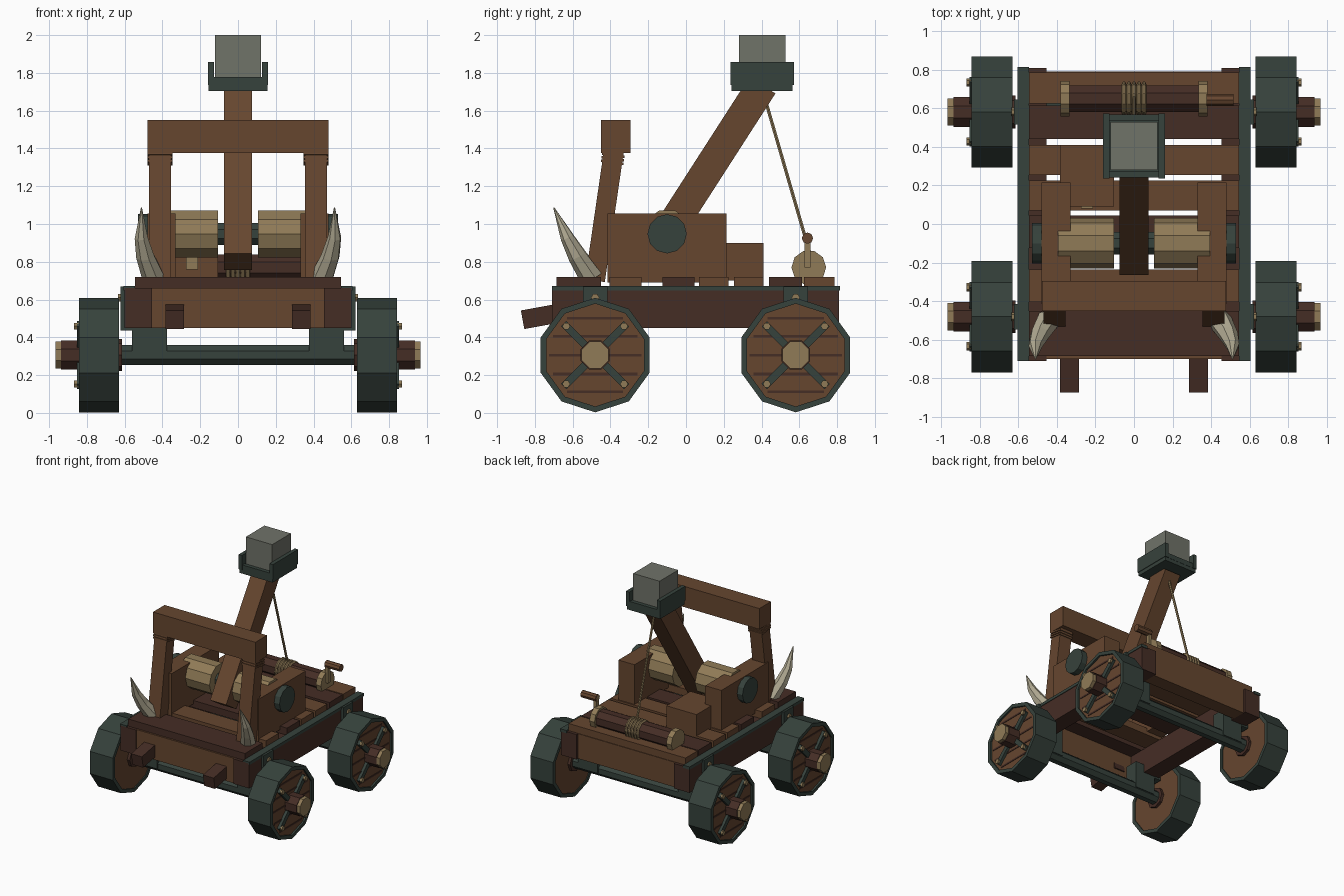
import bpy, bmesh, math
from mathutils import Vector, Matrix

if "Cube" in bpy.data.objects:
    bpy.data.objects.remove(bpy.data.objects["Cube"])


def material(name, r, g, b):
    lin = [((c / 255 + 0.055) / 1.055) ** 2.4 for c in (r, g, b)]
    m = bpy.data.materials.new(name)
    m.diffuse_color = (*lin, 1)
    m.use_nodes = True
    m.node_tree.nodes["Principled BSDF"].inputs["Base Color"].default_value = m.diffuse_color
    return m


WOOD = material("brown wood", 102, 70, 47)
DARK = material("dark wood", 69, 45, 37)
METAL = material("green iron", 54, 66, 60)
TAN = material("tan rope and brass", 144, 123, 87)
STONE = material("grey stone", 112, 115, 105)
BONE = material("pale bone", 178, 171, 147)


def finish(bm, name, mat):
    bmesh.ops.recalc_face_normals(bm, faces=bm.faces[:])
    me = bpy.data.meshes.new(name)
    bm.to_mesh(me)
    bm.free()
    me.materials.append(mat)
    ob = bpy.data.objects.new(name, me)
    bpy.context.collection.objects.link(ob)
    return ob


def box(name, x, y, z, mat, tilt=0.0):
    """Box from (min, max) ranges, tilted about its own x axis."""
    c = Vector([(r[0] + r[1]) / 2 for r in (x, y, z)])
    s = [abs(r[1] - r[0]) for r in (x, y, z)]
    bm = bmesh.new()
    bmesh.ops.create_cube(bm, size=1, matrix=Matrix.Translation(c)
                          @ Matrix.Rotation(tilt, 4, 'X') @ Matrix.Diagonal((*s, 1)))
    return finish(bm, name, mat)


def beam(name, a, b, width, depth, mat):
    """Tilted beam in the y-z plane between two centre points."""
    a, b = Vector(a), Vector(b)
    c, d = (a + b) / 2, b - a
    half = d.length / 2
    return box(name, (c.x - width / 2, c.x + width / 2), (c.y - depth / 2, c.y + depth / 2),
               (c.z - half, c.z + half), mat, math.atan2(-d.y, d.z))


def loft(name, path, radii, sides, mat, phase=0.0):
    """Faceted solid through a path with a radius at each point."""
    path = [Vector(p) for p in path]
    d = (path[-1] - path[0]).normalized()
    u = Vector((0, 0, 1)).cross(d)
    u = u.normalized() if u.length > 1e-4 else Vector((0, 1, 0))
    v = d.cross(u)
    bm = bmesh.new()
    rings = []
    for p, r in zip(path, radii):
        angles = [phase + math.tau * i / sides for i in range(sides)]
        rings.append([bm.verts.new(p + r * (u * math.cos(t) + v * math.sin(t))) for t in angles])
    for lo, hi in zip(rings, rings[1:]):
        for i in range(sides):
            j = (i + 1) % sides
            bm.faces.new((lo[i], lo[j], hi[j], hi[i]))
    bm.faces.new(rings[0])
    bm.faces.new(rings[-1])
    return finish(bm, name, mat)


def rod(name, x, y, z, r, sides, mat, phase=0.0):
    return loft(name, [(x[0], y, z), (x[1], y, z)], [r, r], sides, mat, phase)


def tire(name, x, y, z, outer, inner, sides):
    """Open ring along x with a vertex at the top."""
    bm = bmesh.new()
    loops = []
    for px, r in ((x[0], inner), (x[0], outer), (x[1], outer), (x[1], inner)):
        loops.append([bm.verts.new((px, y + r * math.sin(math.tau * i / sides),
                                    z + r * math.cos(math.tau * i / sides))) for i in range(sides)])
    for k in range(4):
        a, b = loops[k], loops[(k + 1) % 4]
        for i in range(sides):
            j = (i + 1) % sides
            bm.faces.new((a[i], a[j], b[j], b[i]))
    return finish(bm, name, METAL)


def sx(s, a, b):
    """Mirrored x range."""
    return tuple(sorted((s * a, s * b)))


# Wheels, axles and axle hangers
WZ = 0.306
for wy in (-0.481, 0.581):
    rod("axle", (-0.66, 0.66), wy, WZ, 0.057, 8, METAL, math.pi / 8)
    for s in (-1, 1):
        tire("wheel_tire", sx(s, 0.63, 0.843), wy, WZ, 0.303, 0.272, 10)
        rod("wheel_disc", sx(s, 0.638, 0.828), wy, WZ, 0.275, 10, WOOD, math.pi / 2)
        rod("inner_hub", sx(s, 0.615, 0.645), wy, WZ, 0.085, 8, DARK)
        rod("hub", sx(s, 0.82, 0.937), wy, WZ, 0.083, 8, DARK, math.pi / 8)
        rod("hub_cap", sx(s, 0.93, 0.967), wy, WZ, 0.077, 8, TAN, math.pi / 8)
        for dz in (-0.195, -0.1, 0, 0.1, 0.195):
            h = math.sqrt(0.245 ** 2 - dz ** 2)
            box("wheel_plank_gap", sx(s, 0.826, 0.832), (wy - h, wy + h),
                (WZ + dz - 0.007, WZ + dz + 0.007), DARK)
        for t in (math.pi / 4, -math.pi / 4):
            box("wheel_spoke", sx(s, 0.825, 0.852), (wy - 0.235, wy + 0.235),
                (WZ - 0.02, WZ + 0.02), METAL, t)
        for dy in (-0.153, 0.153):
            for dz in (-0.153, 0.153):
                rod("spoke_bolt", sx(s, 0.845, 0.868), wy + dy, WZ + dz, 0.021, 6, TAN)
        box("axle_hanger", sx(s, 0.375, 0.56), (wy - 0.06, wy + 0.06), (0.29, 0.52), METAL)
        box("hanger_plate", sx(s, 0.56, 0.622), (wy - 0.065, wy + 0.065), (0.435, 0.668), METAL)
        rod("hanger_bolt", sx(s, 0.62, 0.635), wy, 0.61, 0.022, 6, TAN)

# Chassis
for s in (-1, 1):
    box("side_beam", sx(s, 0.455, 0.6), (-0.71, 0.81), (0.45, 0.66), DARK)
    box("side_beam_strap", sx(s, 0.545, 0.605), (-0.71, 0.815), (0.648, 0.672), METAL)
    beam("front_prong", (s * 0.335, -0.865, 0.493), (s * 0.335, -0.58, 0.545), 0.1, 0.1, DARK)
box("front_crossbeam", (-0.456, 0.456), (-0.70, -0.58), (0.45, 0.66), WOOD)
box("back_crossbeam", (-0.456, 0.456), (0.67, 0.79), (0.45, 0.66), WOOD)

# Deck slats
for y0, y1, m in ((-0.685, -0.45, DARK), (-0.405, -0.235, WOOD), (-0.125, 0.045, DARK),
                  (0.07, 0.225, WOOD), (0.255, 0.41, WOOD), (0.44, 0.615, DARK),
                  (0.625, 0.785, WOOD)):
    box("deck_slat", (-0.545, 0.545), (y0, y1), (0.66, 0.72), m)

# Front stop frame
for s in (-1, 1):
    low, high = Vector((s * 0.413, -0.482, 0.70)), Vector((s * 0.413, -0.38, 1.40))
    beam("frame_post", low, high, 0.115, 0.105, WOOD)
    for t in (0.885, 0.912, 0.94):
        c = low.lerp(high, t)
        beam("post_binding", c, c + (high - low) * 0.019, 0.13, 0.12, WOOD)
box("frame_top_beam", (-0.478, 0.478), (-0.45, -0.295), (1.375, 1.55), WOOD)

# Arm pivot supports, drums and axle
PY, PZ = -0.1, 0.948
for s in (-1, 1):
    box("pivot_block", sx(s, 0.33, 0.48), (-0.415, 0.215), (0.69, 1.055), WOOD)
    rod("pivot_cap", sx(s, 0.475, 0.53), PY, PZ, 0.104, 12, METAL)
    rod("rope_drum", sx(s, 0.105, 0.395), PY, PZ, 0.131, 10, TAN)
rod("pivot_axle", (-0.48, 0.48), PY, PZ, 0.063, 8, METAL, math.pi / 8)
box("ammo_box", (-0.385, -0.105), (0.09, 0.41), (0.70, 0.90), WOOD)
box("box_latch", (-0.275, -0.212), (0.081, 0.091), (0.76, 0.84), TAN)

# Throwing arm with bucket and stone
beam("throwing_arm", (0, -0.197, 0.80), (0, 0.405, 1.735), 0.15, 0.163, WOOD)
box("bucket_base", (-0.155, 0.155), (0.24, 0.565), (1.704, 1.74), METAL)
for s in (-1, 1):
    box("bucket_side", sx(s, 0.128, 0.16), (0.235, 0.572), (1.735, 1.858), METAL)
for y0, y1 in ((0.24, 0.272), (0.535, 0.567)):
    box("bucket_lip", (-0.13, 0.13), (y0, y1), (1.735, 1.777), METAL)
box("stone_block", (-0.123, 0.123), (0.28, 0.528), (1.738, 2.0), STONE)

# Winch with rope and crank
NY, NZ = 0.65, 0.77
rod("winch_drum", (-0.34, 0.34), NY, NZ, 0.075, 8, DARK, math.pi / 8)
for s in (-1, 1):
    rod("winch_bracket", sx(s, 0.335, 0.382), NY, NZ, 0.092, 10, TAN)
for i in range(5):
    x = (i - 2) * 0.026
    loft("rope_coil", [(x - 0.012, NY, NZ), (x - 0.005, NY, NZ), (x + 0.005, NY, NZ),
                       (x + 0.012, NY, NZ)], [0.076, 0.088, 0.088, 0.076], 10, TAN)
loft("pull_rope", [(0, 0.425, 1.64), (0, 0.66, 0.83)], [0.01, 0.01], 6, TAN)
box("crank_stem", (0.375, 0.4), (0.627, 0.66), (0.77, 0.945), TAN)
rod("crank_handle", (0.375, 0.515), 0.643, 0.925, 0.03, 8, WOOD)

# Horns on the front corners
for s in (-1, 1):
    loft("horn", [(s * 0.445, -0.50, 0.715), (s * 0.49, -0.575, 0.83), (s * 0.512, -0.63, 0.93),
                  (s * 0.511, -0.70, 1.087)], [0.062, 0.05, 0.036, 0.003], 7, BONE)
